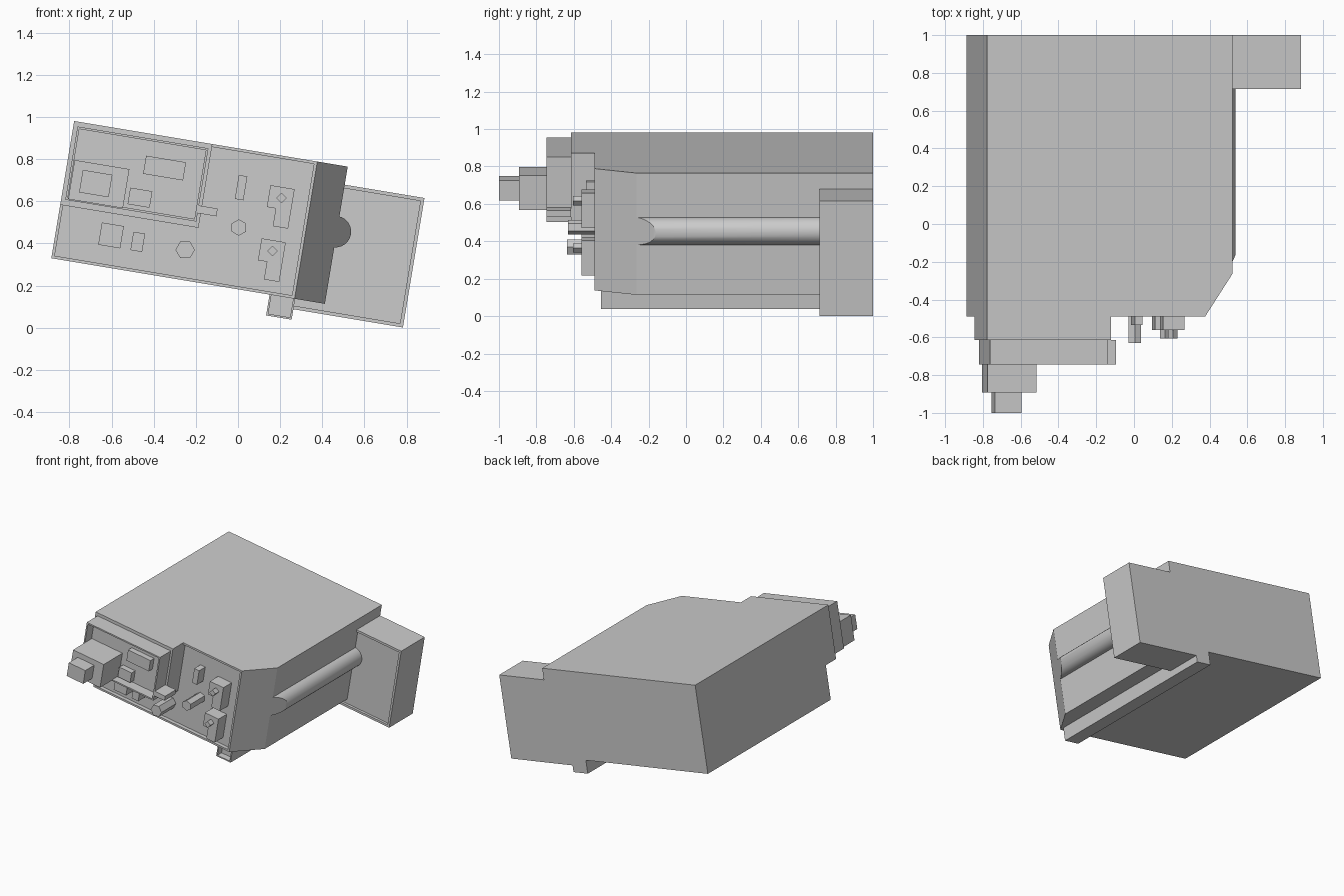
import bpy, bmesh
from math import sin, cos, pi, radians
from mathutils import Vector

if "Cube" in bpy.data.objects:
    bpy.data.objects.remove(bpy.data.objects["Cube"])

# The whole unit is tilted in the front plane: (u, v) are its own axes
TILT = radians(9.46)
S, C = sin(TILT), cos(TILT)
X0, Z0 = -0.886, 0.33


def rect(u0, u1, v0, v1):
    return [(u0, v0), (u1, v0), (u1, v1), (u0, v1)]


def ngon(u, v, r, n, turn=0.0):
    return [(u + r * cos(turn + 2 * pi * i / n), v + r * sin(turn + 2 * pi * i / n))
            for i in range(n)]


def part(name, profile, y0, y1, rim=0, depth=0, chamfer=False, smooth=False):
    """Extrude a (u, v) profile along y, optionally cut the corner and sink the front."""
    bm = bmesh.new()
    face = bm.faces.new([bm.verts.new((u, y0, v)) for u, v in profile])
    new = bmesh.ops.extrude_face_region(bm, geom=[face])["geom"]
    for v in new:
        if isinstance(v, bmesh.types.BMVert):
            v.co.y = y1
    bmesh.ops.recalc_face_normals(bm, faces=bm.faces[:])
    if chamfer:
        normal = Vector((0.225, -0.146, 0)).normalized()
        cut = bmesh.ops.bisect_plane(bm, geom=bm.verts[:] + bm.edges[:] + bm.faces[:],
                                     plane_co=(1.316, -0.265, 0), plane_no=normal,
                                     clear_outer=True)["geom_cut"]
        bmesh.ops.holes_fill(bm, edges=[e for e in cut if isinstance(e, bmesh.types.BMEdge)],
                             sides=0)
        bmesh.ops.recalc_face_normals(bm, faces=bm.faces[:])
    if rim:
        bm.normal_update()
        front = [f for f in bm.faces if f.normal.y < -0.99]
        bmesh.ops.inset_region(bm, faces=front, thickness=rim)
        walls = bmesh.ops.extrude_face_region(bm, geom=front)["geom"]
        for v in walls:
            if isinstance(v, bmesh.types.BMVert):
                v.co.y += depth
        bmesh.ops.delete(bm, geom=[f for f in front if f.is_valid], context='FACES_ONLY')
        bmesh.ops.recalc_face_normals(bm, faces=bm.faces[:])
    for v in bm.verts:
        u, y, w = v.co
        v.co = (X0 + u * C + w * S, y, Z0 - u * S + w * C)
    mesh = bpy.data.meshes.new(name)
    bm.to_mesh(mesh)
    bm.free()
    ob = bpy.data.objects.new(name, mesh)
    bpy.context.collection.objects.link(ob)
    if smooth:
        bpy.ops.object.select_all(action='DESELECT')
        ob.select_set(True)
        bpy.context.view_layer.objects.active = ob
        bpy.ops.object.shade_smooth_by_angle(angle=radians(35))
    return ob


# Main housing with cut front corner, side pipe, rear side block and bottom rail
part("housing", rect(0, 1.316, 0, 0.66), -0.49, 1, rim=0.02, depth=0.03, chamfer=True)
part("side_pipe", ngon(1.309, 0.346, 0.075, 24), -0.45, 0.75, chamfer=True, smooth=True)
part("rear_side_block", rect(1.1, 1.7, -0.05, 0.573), 0.715, 1, rim=0.024, depth=0.02)
part("bottom_rail", rect(1.05, 1.173, -0.1, 0.01), -0.455, 1, rim=0.013, depth=0.05)

# Stepped bay in the upper left of the front
part("bay_base", rect(0, 0.665, 0.257, 0.66), -0.615, -0.45)
part("bay_frame", rect(0.02, 0.65, 0.285, 0.637), -0.745, -0.61, rim=0.015, depth=0.08)
part("bay_tab", rect(0.645, 0.74, 0.325, 0.362), -0.745, -0.615)
part("lens_box", rect(0.033, 0.296, 0.29, 0.478), -0.892, -0.66)
part("lens_tip", rect(0.079, 0.221, 0.33, 0.438), -1, -0.89)
part("bay_plate_upper", rect(0.364, 0.556, 0.467, 0.554), -0.71, -0.66)
part("bay_plate_lower", rect(0.315, 0.421, 0.313, 0.392), -0.71, -0.66)

# Controls on the front panel
part("panel_block_wide", rect(0.209, 0.315, 0.1, 0.207), -0.56, -0.455)
part("panel_block_narrow", rect(0.364, 0.42, 0.1, 0.188), -0.56, -0.455)
part("panel_slider", rect(0.813, 0.854, 0.421, 0.536), -0.535, -0.455)
part("knob_low", ngon(0.62, 0.144, 0.046, 6, TILT), -0.635, -0.455)
part("knob_mid", ngon(0.854, 0.29, 0.039, 6, pi / 6 + TILT), -0.63, -0.455)

# Two stepped switch plates, each with a square peg
for i, dv in enumerate((0, -0.256)):
    outline = [(1.012, 0.323), (1.085, 0.323), (1.085, 0.513),
               (0.969, 0.513), (0.969, 0.408), (0.99, 0.408), (0.99, 0.43), (1.012, 0.408)]
    outline = outline[:5] + [(1.012, 0.408)]
    part(f"switch_plate_{i + 1}", [(u, v + dv) for u, v in outline], -0.56, -0.455)
    part(f"switch_peg_{i + 1}", ngon(1.03, 0.462 + dv, 0.025, 4, TILT), -0.605, -0.55)
